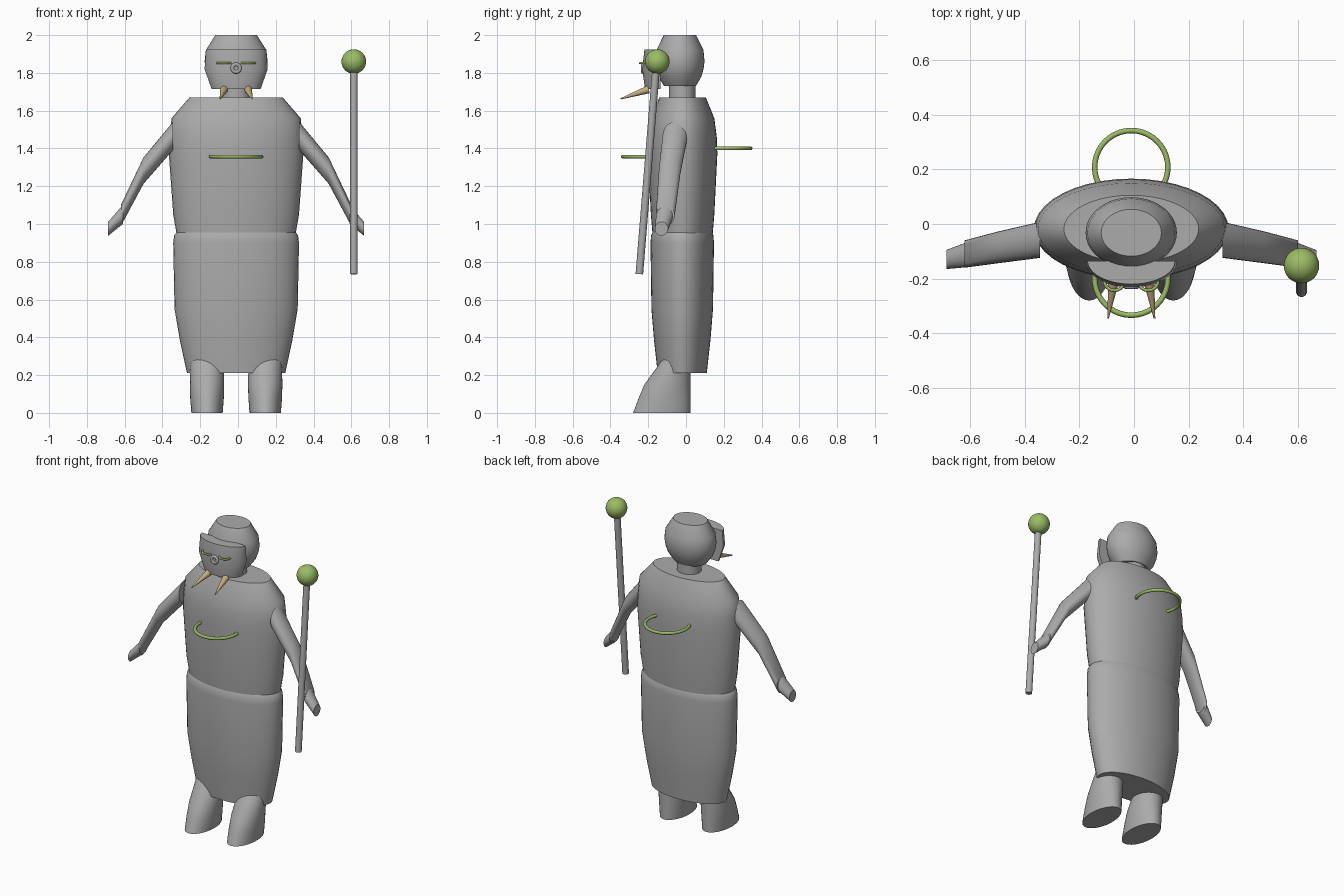
import bpy, bmesh, math
from mathutils import Vector

cube = bpy.data.objects.get("Cube")
if cube:
    bpy.data.objects.remove(cube)

MID = -0.01  # the figure's centre line


def material(name, rgb):
    m = bpy.data.materials.new(name)
    m.use_nodes = True
    m.diffuse_color = (*rgb, 1)
    m.node_tree.nodes["Principled BSDF"].inputs["Base Color"].default_value = (*rgb, 1)
    return m


grey = material("stone grey", (0.41, 0.41, 0.41))
green = material("leaf green", (0.33, 0.5, 0.13))
tan = material("tusk tan", (0.56, 0.42, 0.22))


def finish(name, bm, mat, angle=35):
    bmesh.ops.recalc_face_normals(bm, faces=bm.faces)
    me = bpy.data.meshes.new(name)
    bm.to_mesh(me)
    bm.free()
    me.materials.append(mat)
    ob = bpy.data.objects.new(name, me)
    bpy.context.collection.objects.link(ob)
    bpy.ops.object.select_all(action="DESELECT")
    ob.select_set(True)
    bpy.context.view_layer.objects.active = ob
    bpy.ops.object.shade_smooth_by_angle(angle=math.radians(angle))
    return ob


def loft(name, sections, mat, axis="z", half=False, n=40):
    """Join ellipses (position, centre a, centre b, radius a, radius b) along an axis."""
    bm = bmesh.new()
    rings = []
    for p, ca, cb, ra, rb in sections:
        ring = []
        for i in range(n):
            t = math.pi * (1 + i / (n - 1)) if half else math.tau * i / n
            a, b = ca + ra * math.cos(t), cb + rb * math.sin(t)
            ring.append(bm.verts.new((a, b, p) if axis == "z" else (p, a, b)))
        rings.append(ring)
    for lo, hi in zip(rings, rings[1:]):
        for i in range(n):
            j = (i + 1) % n
            bm.faces.new((lo[i], lo[j], hi[j], hi[i]))
    bm.faces.new(rings[0])
    bm.faces.new(rings[-1])
    return finish(name, bm, mat)


def rod(name, start, end, r1, r2, mat):
    start, end = Vector(start), Vector(end)
    d = end - start
    m = d.to_track_quat("Z", "Y").to_matrix().to_4x4()
    m.translation = (start + end) / 2
    bm = bmesh.new()
    bmesh.ops.create_cone(bm, cap_ends=True, segments=24, radius1=r1, radius2=r2,
                          depth=d.length, matrix=m)
    return finish(name, bm, mat)


def ring(name, centre, major, minor, mat, upright=False):
    rot = (math.pi / 2, 0, 0) if upright else (0, 0, 0)
    bpy.ops.mesh.primitive_torus_add(location=centre, rotation=rot, major_radius=major,
                                     minor_radius=minor, major_segments=40, minor_segments=10)
    ob = bpy.context.object
    ob.name = name
    ob.data.materials.append(mat)
    bpy.ops.object.shade_smooth()
    return ob


# Robe: lower skirt and upper torso, both oval in section
loft("skirt", [(z, MID, -0.02, rx, ry) for z, rx, ry in (
    (0.21, 0.26, 0.13), (0.38, 0.297, 0.149), (0.55, 0.326, 0.163),
    (0.9, 0.333, 0.168), (0.94, 0.328, 0.165), (0.96, 0.312, 0.155))], grey)
loft("torso", [(z, MID, -0.018, rx, ry) for z, rx, ry in (
    (0.93, 0.312, 0.158), (1.05, 0.333, 0.168), (1.37, 0.356, 0.184),
    (1.46, 0.352, 0.181), (1.56, 0.342, 0.168), (1.67, 0.247, 0.123))], grey)

# Neck and head
loft("neck", [(z, MID, -0.02, 0.075, 0.07) for z in (1.64, 1.76)], grey)
loft("head", [(z, MID, -0.032, 0.167 * s, 0.13 * s) for z, s in (
    (1.73, 0.65), (1.78, 0.87), (1.82, 0.96), (1.86, 1.0),
    (1.92, 0.96), (2.0, 0.66))], grey)

# Curved face plate in front of the head
loft("face_mask", [(z, MID, -0.135, rx, ry) for z, rx, ry in (
    (1.715, 0.13, 0.082), (1.82, 0.167, 0.097), (1.925, 0.16, 0.085))], grey, half=True)
ring("nose", (MID, -0.228, 1.825), 0.02, 0.01, grey, upright=True)

# Chest and back hoops, half sunk into the robe
ring("front_hoop", (MID, -0.2, 1.357), 0.134, 0.01, green)
ring("back_hoop", (MID, 0.208, 1.4), 0.134, 0.01, green)

# Paired parts
for side, s in (("right", -1), ("left", 1)):
    ring(side + "_eye", (MID + s * 0.062, -0.206, 1.852), 0.037, 0.006, green)
    rod(side + "_tusk", (MID + s * 0.063, -0.2, 1.712), (MID + s * 0.085, -0.345, 1.663),
        0.021, 0.003, tan)
    loft(side + "_arm", [(MID + s * x, y, z, ry, rz) for x, y, z, ry, rz in (
        (0.334, -0.058, 1.466, 0.066, 0.075), (0.49, -0.086, 1.283, 0.058, 0.07),
        (0.61, -0.11, 1.045, 0.05, 0.056))], grey, axis="x", n=24)
    loft(side + "_hand", [(MID + s * x, y, z, ry, rz) for x, y, z, ry, rz in (
        (0.6, -0.112, 1.05, 0.046, 0.05), (0.677, -0.13, 0.975, 0.035, 0.037))],
        grey, axis="x", n=24)
    # Feet: toes reach forward, ankles run up into the skirt
    loft(side + "_foot", [(z, MID + s * 0.154, (front + 0.025) / 2, rx, (0.025 - front) / 2)
                          for z, front, rx in (
        (0, -0.28, 0.083), (0.08, -0.25, 0.089), (0.15, -0.22, 0.091),
        (0.28, -0.127, 0.088), (0.36, -0.07, 0.07))], grey)

# Staff with a round top
rod("staff", (0.613, -0.247, 0.735), (0.613, -0.157, 1.84), 0.02, 0.02, grey)
bm = bmesh.new()
bmesh.ops.create_uvsphere(bm, u_segments=32, v_segments=16, radius=0.065)
orb = finish("staff_orb", bm, green)
orb.location = (0.613, -0.152, 1.86)
